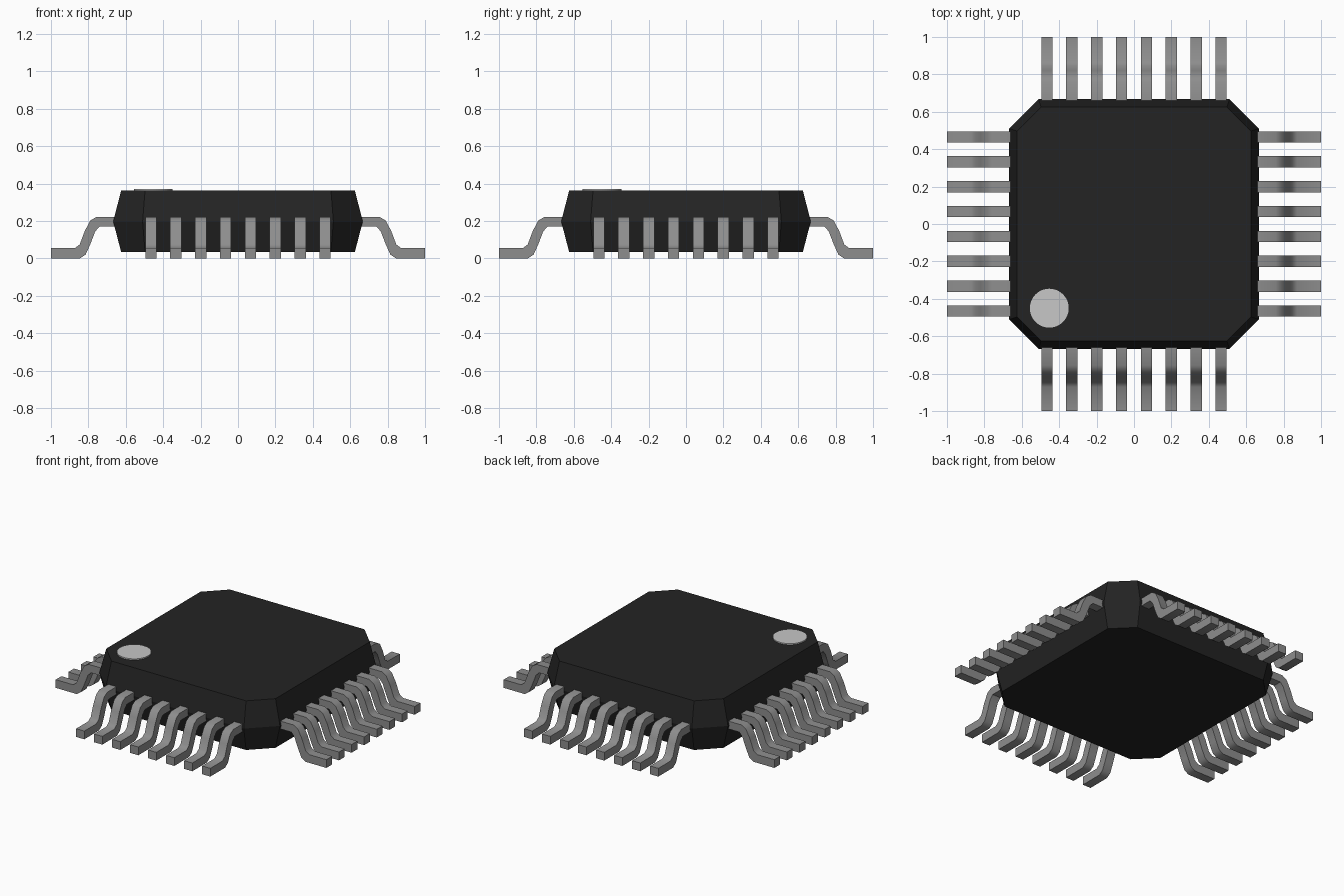
import bpy, bmesh, math
from mathutils import Matrix, Vector

cube = bpy.data.objects.get("Cube")
if cube:
    bpy.data.objects.remove(cube, do_unlink=True)


def material(name, rgb, roughness):
    m = bpy.data.materials.new(name)
    m.use_nodes = True
    m.diffuse_color = (*rgb, 1)
    bsdf = m.node_tree.nodes["Principled BSDF"]
    bsdf.inputs["Base Color"].default_value = (*rgb, 1)
    bsdf.inputs["Roughness"].default_value = roughness
    return m


black = material("black plastic", (0.017, 0.017, 0.017), 0.6)
metal = material("grey metal", (0.27, 0.27, 0.27), 0.5)
pale = material("pale grey", (0.57, 0.57, 0.57), 0.6)


def finish(name, bm, mat):
    bmesh.ops.recalc_face_normals(bm, faces=bm.faces)
    mesh = bpy.data.meshes.new(name)
    bm.to_mesh(mesh)
    bm.free()
    mesh.materials.append(mat)
    obj = bpy.data.objects.new(name, mesh)
    bpy.context.collection.objects.link(obj)
    return obj


def loft(bm, rings):
    """Skin a closed solid through rings with equal point counts."""
    loops = [[bm.verts.new(p) for p in ring] for ring in rings]
    n = len(loops[0])
    for a, b in zip(loops, loops[1:]):
        for i in range(n):
            j = (i + 1) % n
            bm.faces.new((a[i], a[j], b[j], b[i]))
    bm.faces.new(loops[0])
    bm.faces.new(loops[-1])


def octagon(half, cut, z):
    """Square ring with chamfered corners."""
    pts = []
    for k in range(4):
        turn = Matrix.Rotation(k * math.pi / 2, 3, 'Z')
        pts += [turn @ Vector((half, -cut, z)), turn @ Vector((half, cut, z))]
    return pts


# Package body: chamfered square, widest at mid height
bm = bmesh.new()
loft(bm, [octagon(0.625, 0.497, 0.035), octagon(0.667, 0.51, 0.197),
          octagon(0.625, 0.497, 0.363)])
finish("package_body", bm, black)

# Pin one marker disc
bm = bmesh.new()
bmesh.ops.create_cone(bm, cap_ends=True, segments=48, radius1=0.104, radius2=0.104,
                      depth=0.009, matrix=Matrix.Translation((-0.453, -0.45, 0.3665)))
finish("pin_one_marker", bm, pale)

# Gull-wing leads: (distance from centre, height) outline, extruded to width
OUTLINE = [(0.64, 0.222), (0.757, 0.222), (0.79, 0.202), (0.82, 0.145), (0.846, 0.075),
           (0.872, 0.055), (1.0, 0.055), (1.0, 0.0), (0.845, 0.0), (0.815, 0.02),
           (0.79, 0.075), (0.763, 0.145), (0.74, 0.17), (0.64, 0.17)]
PITCH, WIDTH, COUNT = 0.133, 0.06, 8

for side, name in enumerate(("left", "back", "right", "front")):
    bm = bmesh.new()
    for i in range(COUNT):
        c = (i - (COUNT - 1) / 2) * PITCH
        loft(bm, [[(d, c + s * WIDTH / 2, z) for d, z in OUTLINE] for s in (-1, 1)])
    bmesh.ops.rotate(bm, verts=bm.verts, cent=(0, 0, 0),
                     matrix=Matrix.Rotation(side * math.pi / 2, 3, 'Z'))
    leads = finish(name + "_leads", bm, metal)
    bpy.ops.object.select_all(action='DESELECT')
    leads.select_set(True)
    bpy.context.view_layer.objects.active = leads
    bpy.ops.object.shade_smooth_by_angle(angle=math.radians(38))
